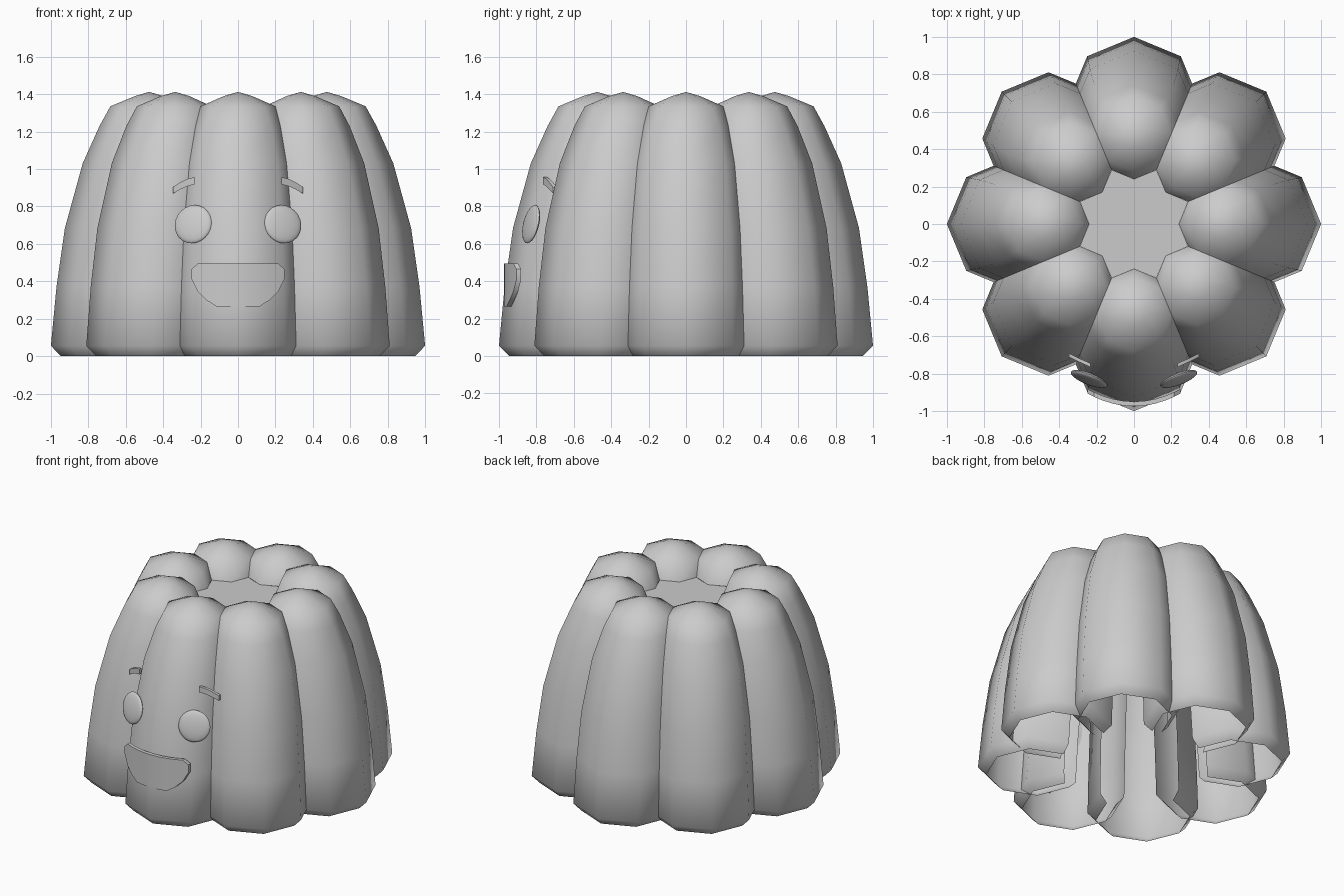
import bpy, bmesh, math
from mathutils import Vector, Matrix

if "Cube" in bpy.data.objects:
    bpy.data.objects.remove(bpy.data.objects["Cube"])

grey = bpy.data.materials.new("plain grey")
grey.diffuse_color = (0.6, 0.6, 0.6, 1)
grey.use_nodes = True
grey.node_tree.nodes["Principled BSDF"].inputs["Base Color"].default_value = grey.diffuse_color


def finish(name, bm, angle=40):
    mesh = bpy.data.meshes.new(name)
    bm.to_mesh(mesh)
    bm.free()
    mesh.materials.append(grey)
    obj = bpy.data.objects.new(name, mesh)
    bpy.context.collection.objects.link(obj)
    bpy.ops.object.select_all(action='DESELECT')
    obj.select_set(True)
    bpy.context.view_layer.objects.active = obj
    bpy.ops.object.shade_smooth_by_angle(angle=math.radians(angle))
    return obj


# Lobe profile: height, distance of ring centre from the axis, ring radius
RINGS = [(0.0, 0.646, 0.30), (0.055, 0.646, 0.354), (0.369, 0.624, 0.346),
         (0.684, 0.592, 0.333), (1.03, 0.53, 0.30), (1.23, 0.49, 0.25),
         (1.335, 0.482, 0.20), (1.39, 0.475, 0.075)]
SIDES = 8
PLATE = 5  # ring level with the flat centre


def build_lobe(index):
    bm = bmesh.new()
    rows = []
    for z, c, r in RINGS:
        rows.append([bm.verts.new((r * math.sin(k * math.tau / SIDES),
                                   -c - r * math.cos(k * math.tau / SIDES), z))
                     for k in range(SIDES)])
    for i in range(len(rows) - 1):
        for k in range(SIDES):
            # the two faces towards the axis are open below the plate
            if i < PLATE and k in (3, 4):
                continue
            n = (k + 1) % SIDES
            bm.faces.new((rows[i][k], rows[i][n], rows[i + 1][n], rows[i + 1][k]))
    tip = bm.verts.new((0, -0.475, 1.412))
    for k in range(SIDES):
        bm.faces.new((rows[-1][k], rows[-1][(k + 1) % SIDES], tip))
    bm.transform(Matrix.Rotation(index * math.tau / 8, 4, 'Z'))
    finish(f"lobe_{index + 1}", bm, 50)


for i in range(8):
    build_lobe(i)

# Flat star-shaped centre between the lobes
bm = bmesh.new()
star = []
for k in range(16):
    r = 0.24 if k % 2 == 0 else 0.313
    a = k * math.tau / 16
    star.append(bm.verts.new((r * math.cos(a), r * math.sin(a), 1.23)))
bm.faces.new(star)
finish("centre_plate", bm)


def build_strip(name, columns, thickness):
    """Solid band from (x, front y, low z, high z) columns."""
    bm = bmesh.new()
    loops = []
    for x, y, lo, hi in columns:
        loops.append([bm.verts.new(p) for p in
                      ((x, y, lo), (x, y, hi), (x, y + thickness, hi), (x, y + thickness, lo))])
    for a, b in zip(loops, loops[1:]):
        for k in range(4):
            n = (k + 1) % 4
            bm.faces.new((a[k], a[n], b[n], b[k]))
    bm.faces.new(loops[0])
    bm.faces.new(loops[-1])
    bmesh.ops.recalc_face_normals(bm, faces=bm.faces)
    finish(name, bm, 30)


# Mouth wrapped around the front lobe
half = [(0.0, 0.265, 0.495), (0.06, 0.265, 0.495), (0.115, 0.265, 0.495),
        (0.17, 0.30, 0.495), (0.215, 0.345, 0.495), (0.248, 0.41, 0.465)]
full = [(-x, lo, hi) for x, lo, hi in reversed(half[1:])] + half
build_strip("mouth", [(x, -0.974 + 1.1 * x * x, lo, hi) for x, lo, hi in full], 0.025)

for side, label in ((-1, "left"), (1, "right")):
    # Flattened round eye turned outward and slightly up
    bm = bmesh.new()
    bmesh.ops.create_uvsphere(bm, u_segments=24, v_segments=12, radius=1)
    normal = Vector((side * 0.35, -0.9, 0.22)).normalized()
    bm.transform(Matrix.Translation((side * 0.24, -0.828, 0.705))
                 @ normal.to_track_quat('Z', 'Y').to_matrix().to_4x4()
                 @ Matrix.Diagonal((0.105, 0.105, 0.022, 1)))
    finish(f"{label}_eye", bm)

    # Arched eyebrow
    brow = [(0.232, -0.765, 0.918, 0.957), (0.27, -0.748, 0.908, 0.947),
            (0.31, -0.73, 0.89, 0.928), (0.348, -0.71, 0.868, 0.902)]
    build_strip(f"{label}_eyebrow", [(side * x, y, lo, hi) for x, y, lo, hi in brow], 0.02)
